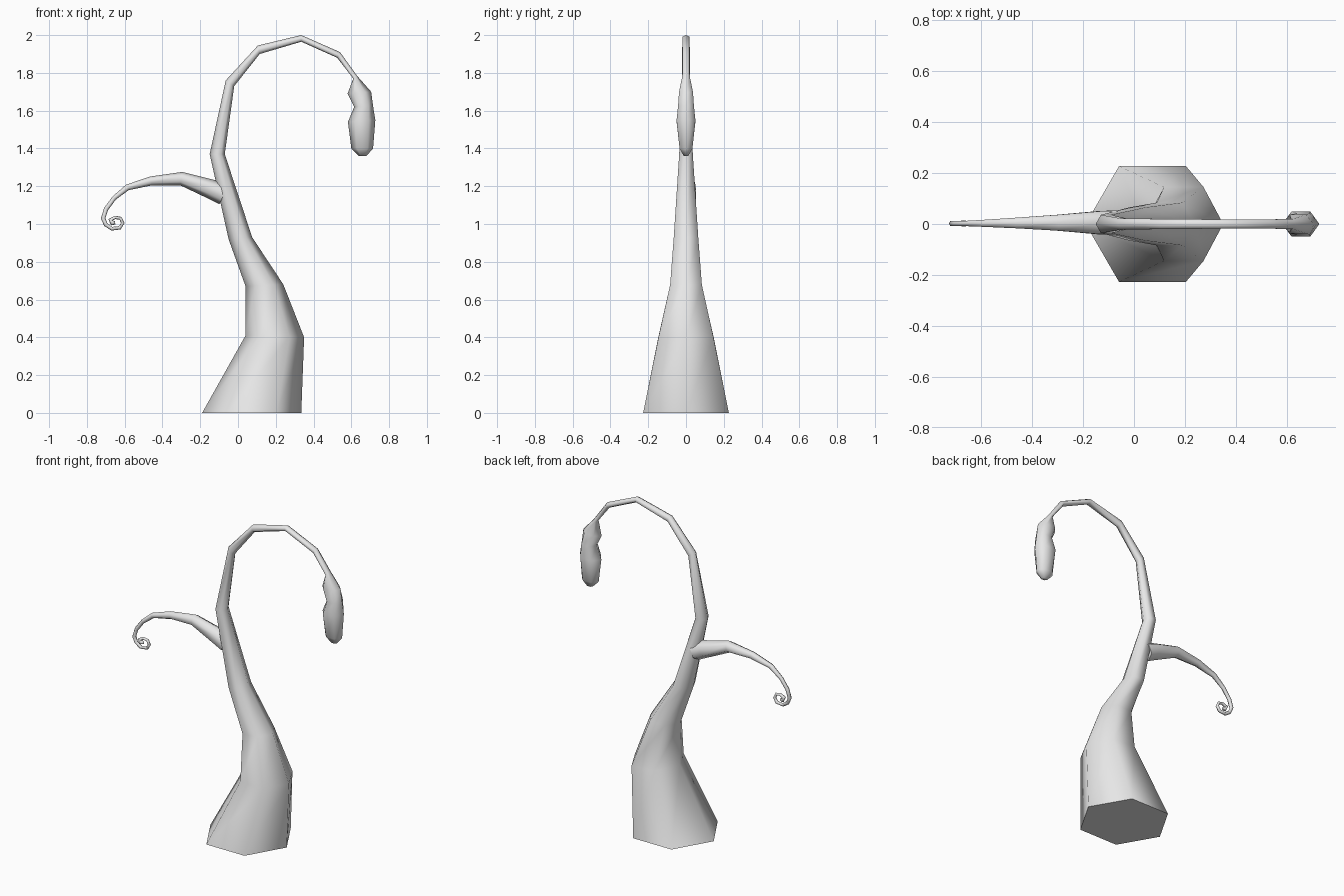
import bpy
import bmesh
from math import cos, sin, pi, radians
from mathutils import Vector

if "Cube" in bpy.data.objects:
    bpy.data.objects.remove(bpy.data.objects["Cube"])

SIDES = 6

grey = bpy.data.materials.new("plain grey")
grey.use_nodes = True
grey.diffuse_color = (0.8, 0.8, 0.8, 1)
grey.node_tree.nodes["Principled BSDF"].inputs["Base Color"].default_value = (0.8, 0.8, 0.8, 1)


def tube(name, rings):
    """Skin six-sided rings, each given as centre, in-plane radius vector and depth radius."""
    bm = bmesh.new()
    loops = []
    for centre, across, depth in rings:
        loop = []
        for k in range(SIDES):
            a = 2 * pi * k / SIDES
            loop.append(bm.verts.new(centre + across * cos(a) + Vector((0, depth * sin(a), 0))))
        loops.append(loop)
    for low, high in zip(loops, loops[1:]):
        for k in range(SIDES):
            n = (k + 1) % SIDES
            bm.faces.new((low[k], low[n], high[n], high[k]))
    bm.faces.new(loops[0][::-1])
    bm.faces.new(loops[-1])
    bmesh.ops.recalc_face_normals(bm, faces=bm.faces)
    mesh = bpy.data.meshes.new(name)
    bm.to_mesh(mesh)
    bm.free()
    mesh.materials.append(grey)
    obj = bpy.data.objects.new(name, mesh)
    bpy.context.collection.objects.link(obj)
    bpy.ops.object.select_all(action="DESELECT")
    obj.select_set(True)
    bpy.context.view_layer.objects.active = obj
    bpy.ops.object.shade_smooth_by_angle(angle=radians(75))
    return obj


def from_outline(pairs):
    """Rings from opposite outline points (x, z, x, z) and a half depth."""
    rings = []
    for x1, z1, x2, z2, half_depth in pairs:
        p, q = Vector((x1, 0, z1)), Vector((x2, 0, z2))
        rings.append(((p + q) / 2, (q - p) / 2, half_depth / sin(pi / 3)))
    return rings


def from_path(points, y):
    """Rings square to a path of (x, z, radius) points."""
    centres = [Vector((x, y * min(1, r / 0.03), z)) for x, z, r in points]
    rings = []
    for i, centre in enumerate(centres):
        after = centres[min(i + 1, len(centres) - 1)] - centre
        before = centre - centres[max(i - 1, 0)]
        t = after.normalized() + before.normalized()
        across = Vector((-t.z, 0, t.x)).normalized()
        r = points[i][2]
        rings.append((centre, across * r, r))
    return rings


# Trunk, arching stem and hanging bulb in one continuous skin
trunk = [
    (-0.19, 0, 0.335, 0, 0.227),
    (0.04, 0.41, 0.35, 0.40, 0.145),
    (0.04, 0.67, 0.24, 0.68, 0.084),
    (-0.05, 0.92, 0.075, 0.93, 0.065),
    (-0.15, 1.37, -0.07, 1.37, 0.036),
    (-0.065, 1.76, -0.02, 1.73, 0.022),
    (0.105, 1.945, 0.115, 1.90, 0.02),
    (0.335, 2.0, 0.335, 1.965, 0.018),
]
bulb = [
    (0.54, 1.91, 0.525, 1.88, 0.018),
    (0.63, 1.785, 0.61, 1.77, 0.02),
    (0.705, 1.70, 0.58, 1.69, 0.037),
    (0.715, 1.625, 0.615, 1.62, 0.042),
    (0.727, 1.55, 0.582, 1.54, 0.05),
    (0.715, 1.40, 0.60, 1.40, 0.034),
    (0.68, 1.36, 0.64, 1.36, 0.012),
]
tube("trunk_with_bulb", from_outline(trunk + bulb))

# Side branch tapering into a curled tip
branch = [
    (-0.075, 1.155, 0.055),
    (-0.13, 1.18, 0.053),
    (-0.30, 1.24, 0.036),
    (-0.46, 1.228, 0.024),
    (-0.585, 1.194, 0.016),
    (-0.655, 1.138, 0.012),
]
curl = [
    (-0.698, 1.08, 0.012),
    (-0.714, 1.03, 0.012),
    (-0.70, 0.997, 0.011),
    (-0.668, 0.975, 0.01),
    (-0.626, 0.98, 0.01),
    (-0.61, 1.005, 0.009),
    (-0.622, 1.03, 0.009),
    (-0.65, 1.035, 0.009),
    (-0.675, 1.022, 0.012),
    (-0.665, 1.005, 0.014),
    (-0.65, 1.006, 0.008),
]
tube("curled_branch", from_path(branch + curl, 0.005))
